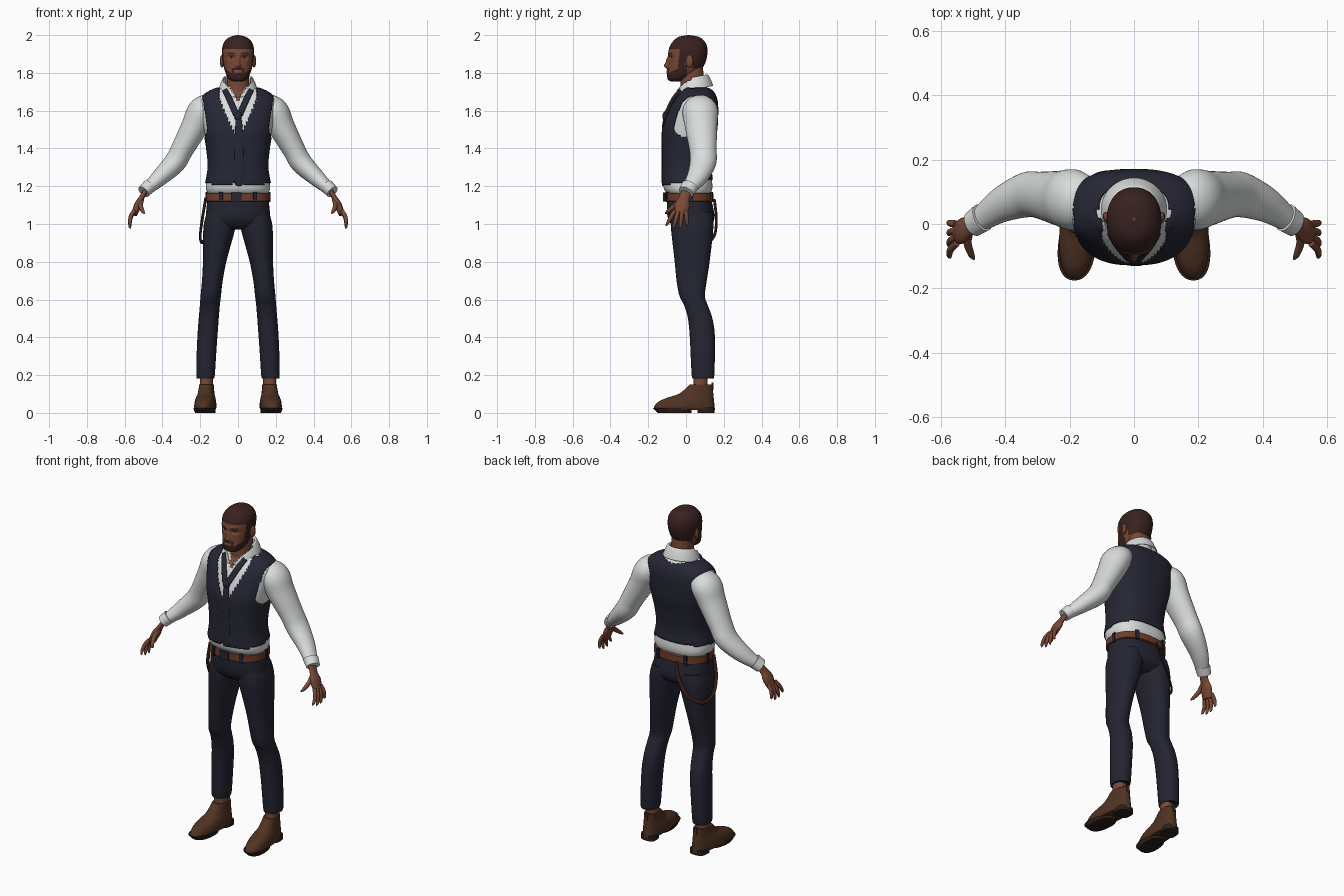
import bpy, bmesh, math
from mathutils import Vector, Matrix

default_cube = bpy.data.objects.get("Cube")
if default_cube:
    bpy.data.objects.remove(default_cube, do_unlink=True)


def material(name, red, green, blue):
    mat = bpy.data.materials.new(name)
    mat.use_nodes = True
    mat.diffuse_color = (red, green, blue, 1)
    shader = mat.node_tree.nodes["Principled BSDF"]
    shader.inputs["Base Color"].default_value = mat.diffuse_color
    return mat


SKIN = material("brown skin", .19, .066, .036)
HAIR = material("dark hair", .04, .016, .014)
SHIRT = material("white cotton", .7, .72, .72)
VEST = material("navy wool", .02, .02, .036)
TROUSERS = material("dark blue cloth", .017, .018, .03)
BELT = material("tan leather", .16, .046, .022)
SHOE = material("brown suede", .08, .033, .016)
STRAP = material("dark red leather", .05, .014, .01)
EYE = material("eye white", .7, .7, .6)
SOLE = material("dark sole", .025, .014, .01)


def finish(name, bm, mats, mirror=False, thick=0):
    bmesh.ops.recalc_face_normals(bm, faces=bm.faces)
    mesh = bpy.data.meshes.new(name)
    bm.to_mesh(mesh)
    bm.free()
    for mat in mats:
        mesh.materials.append(mat)
    mesh.shade_smooth()
    mesh.set_sharp_from_angle(angle=math.radians(50))
    obj = bpy.data.objects.new(name, mesh)
    bpy.context.collection.objects.link(obj)
    if mirror:
        obj.modifiers.new("Mirror", 'MIRROR').use_mirror_merge = False
    if thick:
        shell = obj.modifiers.new("Solidify", 'SOLIDIFY')
        shell.thickness, shell.offset = thick, 1


def spline(rows, steps):
    """Smooth curve through rows of any width."""
    rows = [Vector(row) for row in rows]
    last = len(rows) - 1

    def slope(i):
        return (rows[min(i + 1, last)] - rows[max(i - 1, 0)]) / 2

    curve = []
    for i in range(last):
        start, end = rows[i], rows[i + 1]
        for k in range(steps):
            t = k / steps
            ease = t * t * (3 - 2 * t)
            curve.append(start.lerp(end, ease) + slope(i) * t * (1 - t) ** 2
                         - slope(i + 1) * t * t * (1 - t))
    return curve + [rows[last]]


def bridge(name, rings, mats, pick=None, cap=True, **options):
    """Join rings of points; pick gives the material, or None to leave a gap."""
    bm = bmesh.new()
    loops = [[bm.verts.new(point) for point in ring] for ring in rings]
    for low, high in zip(loops, loops[1:]):
        for i in range(len(low)):
            quad = (low[i - 1], low[i], high[i], high[i - 1])
            middle = sum((vert.co for vert in quad), Vector()) / len(quad)
            index = pick(middle) if pick else 0
            if index is not None:
                bm.faces.new(quad).material_index = index
    if cap:
        bm.faces.new(loops[0])
        bm.faces.new(loops[-1])
    loose = [vert for vert in bm.verts if not vert.link_faces]
    bmesh.ops.delete(bm, geom=loose, context='VERTS')
    finish(name, bm, mats, **options)


def oval(sides, power):
    def rounded(value):
        return math.copysign(abs(value) ** (2 / power), value)
    angles = [math.tau * (i + .5) / sides for i in range(sides)]
    return [(rounded(math.cos(a)), rounded(math.sin(a))) for a in angles]


def loft(name, rows, mats, sides=48, power=2.3, steps=6, warp=None, **options):
    """Rows hold height, half width, front y and back y."""
    rings = []
    for z, half, front, back in spline(rows, steps):
        middle, depth = (front + back) / 2, (back - front) / 2
        ring = [Vector((half * c, middle + depth * s, z)) for c, s in oval(sides, power)]
        rings.append([warp(point) for point in ring] if warp else ring)
    bridge(name, rings, mats, **options)


def tube(name, rows, mat, flat=1, up=(0, 1, 0), sides=24, power=2, steps=6, **options):
    """Rows hold a point and a radius; flat scales the radius towards up."""
    rows, rings = spline(rows, steps), []
    for i, row in enumerate(rows):
        ahead, behind = rows[min(i + 1, len(rows) - 1)], rows[max(i - 1, 0)]
        tangent = (ahead - behind).to_3d().normalized()
        side = tangent.cross(Vector(up)).normalized() * row[3]
        out = side.cross(tangent) * flat
        rings.append([row.to_3d() + side * c + out * s for c, s in oval(sides, power)])
    bridge(name, rings, [mat], **options)


def solid(name, mat, location, size, ball=True, turn=0, **options):
    bm = bmesh.new()
    place = Matrix.Translation(location) @ Matrix.Rotation(turn, 4, 'Z') @ Matrix.Diagonal((*size, 1))
    if ball:
        bmesh.ops.create_uvsphere(bm, u_segments=24, v_segments=16, radius=1, matrix=place)
    else:
        bmesh.ops.create_cube(bm, size=2, matrix=place)
    finish(name, bm, [mat], **options)


# Shirt body and the vest shell over it
torso = [(1.16, .16, -.1, .13), (1.2, .17, -.12, .14), (1.3, .155, -.12, .13), (1.4, .163, -.12, .14),
         (1.5, .18, -.12, .16), (1.6, .195, -.09, .165), (1.66, .195, -.06, .16),
         (1.7, .15, -.03, .14), (1.73, .07, -.02, .1)]


def shirt_rule(p):
    """Bare skin in the open neck."""
    return int(p.y < 0 and abs(p.x) < .6 * (p.z - 1.65))


def vest_rule(p):
    across = abs(p.x)
    hem = 1.22 + p.y / 10 + (max(0, .03 - across) if p.y < 0 else 0)
    armhole = .165 + .15 * (p.z - 1.55) + max(0, 1.5 - p.z) / 2
    if p.z < hem or (p.z > 1.46 and across > armhole):
        return None
    if p.y < .02:
        rise = min(1, max(0, p.z - 1.47) * 5)
        return None if across < rise ** .7 / 10 else 0
    behind_neck = p.z > 1.6 and math.hypot(across, p.y - .02) < .115
    return None if behind_neck else 0


loft("shirt_body", torso, [SHIRT, SKIN], sides=120, power=2.5, pick=shirt_rule)
loft("vest", torso, [VEST], sides=140, power=2.5, steps=10, pick=vest_rule, cap=False, thick=.006)


# Folded collar, open at the front
def collar_warp(p):
    p.z += (p.y - .04) / 5 + min(0, p.y) / 3
    return p


def collar_rule(p):
    return None if p.y < .03 and abs(p.x) < .85 * (p.z - 1.665) else 0


collar = [(z, r, .04 - r, .04 + r) for z, r in
          ((1.69, .074), (1.74, .07), (1.77, .07), (1.77, .076), (1.74, .09), (1.71, .1))]
loft("collar", collar, [SHIRT], sides=64, power=2, warp=collar_warp, pick=collar_rule, cap=False, thick=.004)

# Loose tie
tube("tie_loop", [(.07, -.03, 1.71, .014), (.045, -.07, 1.66, .016), (.01, -.11, 1.58, .016)],
     VEST, flat=.5, power=3, mirror=True)
solid("tie_knot", VEST, (0, -.11, 1.57), (.02, .015, .026))
tube("tie_tail", [(0, -.11, 1.57, .014), (.005, -.122, 1.5, .02), (.005, -.122, 1.24, .025), (.005, -.12, 1.2, .005)],
     VEST, flat=.3, power=3)

# Sleeves with cuffs
tube("sleeves", [(.12, .07, 1.63, .055), (.185, .075, 1.6, .078), (.23, .08, 1.515, .071), (.295, .09, 1.395, .06),
                 (.335, .09, 1.325, .058), (.41, .06, 1.25, .046), (.475, .015, 1.19, .032)],
     SHIRT, flat=1.2, sides=40, mirror=True)
tube("cuffs", [(.47, .02, 1.2, .038), (.5, 0, 1.17, .034)], SHIRT, flat=1.2, sides=40, steps=1, mirror=True)

# Hands
tube("palms", [(.48, .01, 1.19, .015), (.51, -.01, 1.14, .014), (.53, -.02, 1.1, .02), (.55, -.03, 1.05, .016)],
     SKIN, flat=2, mirror=True)


def finger(name, base, tip, radius):
    base, tip, rows = Vector(base), Vector(tip), []
    for t in (0, .4, .8, .95, 1):
        bend = Vector((math.sin(t * math.pi) * radius, 0, 0))
        rows.append((*(base.lerp(tip, t) + bend), radius * math.sqrt(1.02 - t ** 4)))
    tube(name, rows, SKIN, up=(1, 0, 0), sides=12, mirror=True)


for i, name in enumerate(("index", "middle", "ring", "little")):
    spread = i - 1.5
    finger(name + "_fingers", (.55, -.03 + spread / 50, 1.07),
           (.57, -.05 + spread * .037, .972 + spread ** 2 / 120), .011)
finger("thumbs", (.51, -.02, 1.13), (.495, -.11, 1.055), .013)

# Trousers
loft("trouser_seat", [(.97, .1, -.04, .1), (1, .165, -.08, .14), (1.05, .17, -.1, .15), (1.15, .16, -.1, .13)],
     [TROUSERS], power=2.4)


def leg_line(p):
    """Legs curve outwards on the way down."""
    p.x += .175 - .08 * p.z ** 2
    return p


loft("trouser_legs", [(1.06, .08, -.08, .14), (.98, .085, -.08, .145), (.8, .062, -.06, .125), (.7, .055, -.05, .11),
                      (.62, .054, -.035, .1), (.57, .053, -.01, .115), (.5, .053, .01, .14), (.4, .053, .02, .153),
                      (.2, .049, .03, .15), (.19, .04, .04, .14)], [TROUSERS], warp=leg_line, mirror=True)

# Belt, loops, buckle and hanging strap
belt = [(z, .164 + g, -.108 - g, .14 + g) for z, g in ((1.12, 0), (1.123, .006), (1.162, .005), (1.165, 0))]
loft("belt", belt, [BELT], sides=64, power=2.4, steps=1)
solid("buckle", VEST, (-.01, -.115, 1.143), (.028, .006, .024), ball=False)
for name, x, y, turn in (("front", .09, -.1, .25), ("side", .165, .03, 1.5), ("back", .09, .135, -.25)):
    solid(name + "_belt_loops", TROUSERS, (x, y, 1.143), (.01, .007, .027), ball=False, turn=turn, mirror=True)
tube("hanging_strap", [(-.035, .15, 1.13, .01), (-.065, .16, 1.03, .01), (-.125, .15, .94, .01), (-.185, .1, .905, .012),
                       (-.2, .03, .93, .01), (-.19, -.015, 1.02, .01), (-.17, -.02, 1.14, .01)],
     STRAP, flat=.4, up=(-1, 1, 0), sides=12)


# Ankles and shoes
def toe_out(p):
    p.x += .167 + (.08 - p.y) * .07
    return p


loft("ankles", [(z, .034, .04, .115) for z in (.1, .22)], [SKIN], warp=toe_out, mirror=True)
uppers = [(z, half, front, .155 - z / 10) for z, half, front in
          ((.015, .05, -.15), (.03, .057, -.17), (.06, .055, -.145), (.08, .05, -.1),
           (.1, .044, -.04), (.13, .04, 0), (.15, .038, .02), (.15, .03, .03))]
loft("shoes", uppers, [SHOE], warp=toe_out, mirror=True)
loft("front_soles", [(z, .05 + z / 3, -.15 - z, .03) for z in (0, .025)], [SOLE], steps=1, warp=toe_out, mirror=True)
loft("heels", [(z, .046, .06, .15) for z in (0, .03)], [SOLE], power=3, steps=1, warp=toe_out, mirror=True)
solid("pull_tabs", SHOE, (.163, .14, .14), (.008, .005, .02), ball=False, mirror=True)

# Neck
loft("neck", [(1.66, .07, -.03, .1), (1.74, .06, -.03, .096), (1.83, .06, -.035, .09)], [SKIN])


# Head with modelled face, hair and beard
def face_warp(p):
    def bump(amount, x, z, width, height):
        return amount * math.exp(-((abs(p.x) - x) / width) ** 2 - ((p.z - z) / height) ** 2)
    if p.y < -.03:
        nose = bump(.022, 0, 1.838, .013, .014) + bump(.013, 0, 1.865, .01, .02)
        brow = bump(.006, .03, 1.9, .03, .01)
        mouth = bump(.006, 0, 1.806, .025, .01)
        socket = bump(.012, .035, 1.882, .017, .01)
        p.y += socket - nose - brow - mouth
    return p


def hair_rule(p):
    across, in_front = abs(p.x), p.y < -.06
    scalp = p.z > 1.927 or (p.y > -.035 and p.z > 1.865) or (p.y > .035 and p.z > 1.82)
    sideburn = -.04 < p.y < -.005 and p.z < 1.87
    beard = p.y < .005 and p.z < 1.8 + max(0, p.y + .09) / 2
    moustache = in_front and across < .034 and p.z < 1.827
    lips = in_front and across < .022 and 1.798 < p.z < 1.813
    brows = in_front and .016 < across < .055 and abs(p.z - 1.903) < .0045
    return int((scalp or sideburn or beard or moustache or brows) and not lips)


loft("head", [(1.755, .025, -.08, -.03), (1.765, .046, -.096, 0), (1.79, .062, -.1, .05), (1.83, .075, -.095, .09),
              (1.88, .083, -.093, .11), (1.93, .084, -.09, .113), (1.965, .072, -.07, .1),
              (1.99, .043, -.04, .07), (2, .004, .01, .02)],
     [SKIN, HAIR], sides=128, power=2.2, steps=11, warp=face_warp, pick=hair_rule)
solid("ears", SKIN, (.085, .018, 1.862), (.01, .02, .033), turn=-.3, mirror=True)
solid("eyes", EYE, (.035, -.067, 1.882), (.013, .011, .006), mirror=True)
solid("pupils", SOLE, (.035, -.076, 1.882), (.005, .004, .005), mirror=True)
